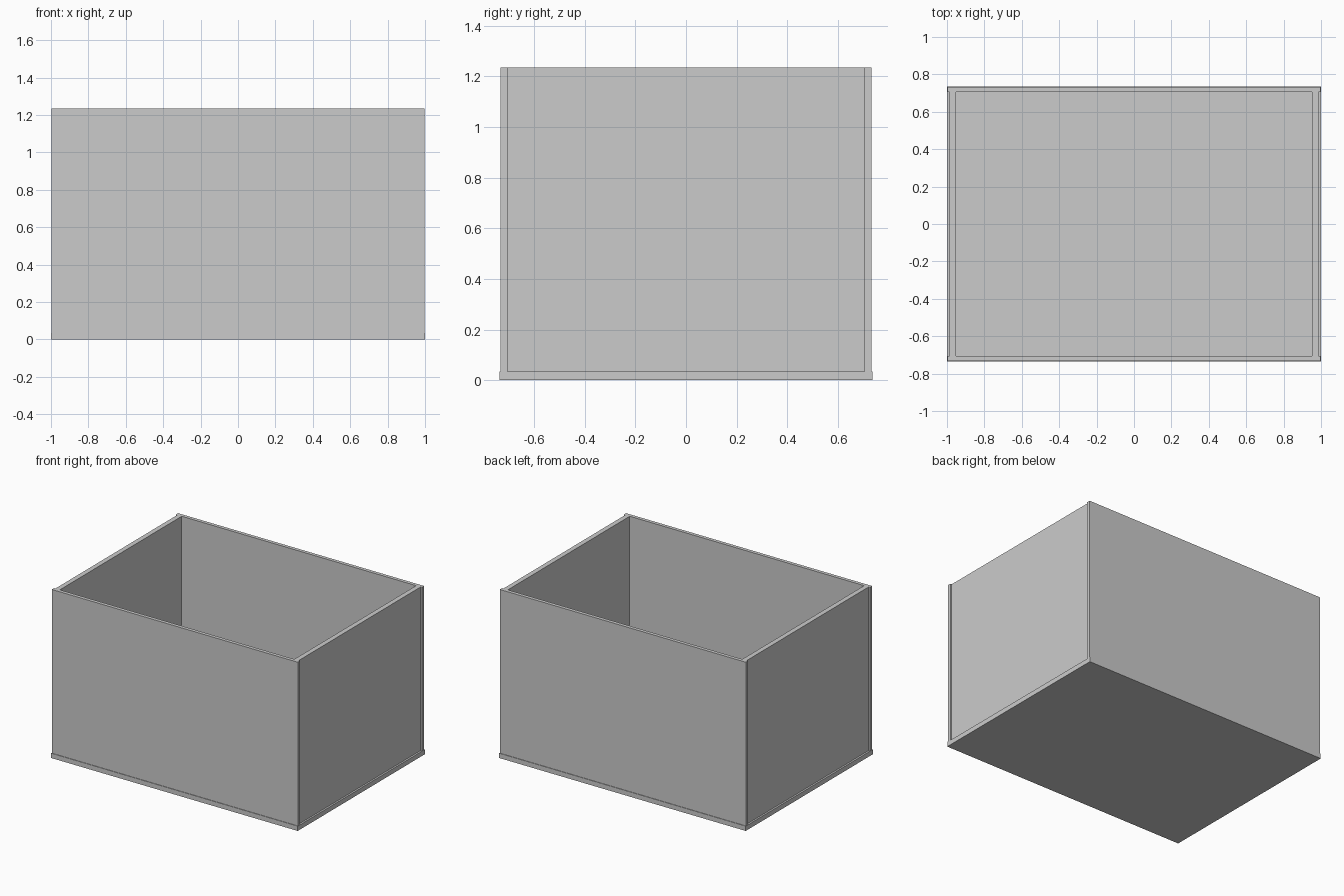
import bpy

if "Cube" in bpy.data.objects:
    bpy.data.objects.remove(bpy.data.objects["Cube"])


def box(name, x, y, z):
    """Axis-aligned box from (min, max) ranges."""
    bpy.ops.mesh.primitive_cube_add(
        size=1, location=[(a + b) / 2 for a, b in (x, y, z)])
    ob = bpy.context.object
    ob.name = name
    ob.scale = [b - a for a, b in (x, y, z)]
    bpy.ops.object.transform_apply(location=True, rotation=False, scale=True)
    return ob


BASE_TOP, TOP = 0.035, 1.235

# Base board, slightly larger than the walls and darker
base = box("base_board", (-1, 1), (-0.736, 0.736), (0, BASE_TOP))
dark = bpy.data.materials.new("dark_grey")
dark.diffuse_color = (0.55, 0.55, 0.55, 1)
dark.use_nodes = True
dark.node_tree.nodes["Principled BSDF"].inputs["Base Color"].default_value = dark.diffuse_color
base.data.materials.append(dark)

# Long front and back walls
box("front_wall", (-0.998, 0.998), (-0.732, -0.706), (BASE_TOP, TOP))
box("back_wall", (-0.998, 0.998), (0.706, 0.732), (BASE_TOP, TOP))

# End walls, set in a little from the ends of the long walls
box("left_wall", (-0.987, -0.951), (-0.706, 0.706), (BASE_TOP, TOP))
box("right_wall", (0.951, 0.987), (-0.706, 0.706), (BASE_TOP, TOP))
